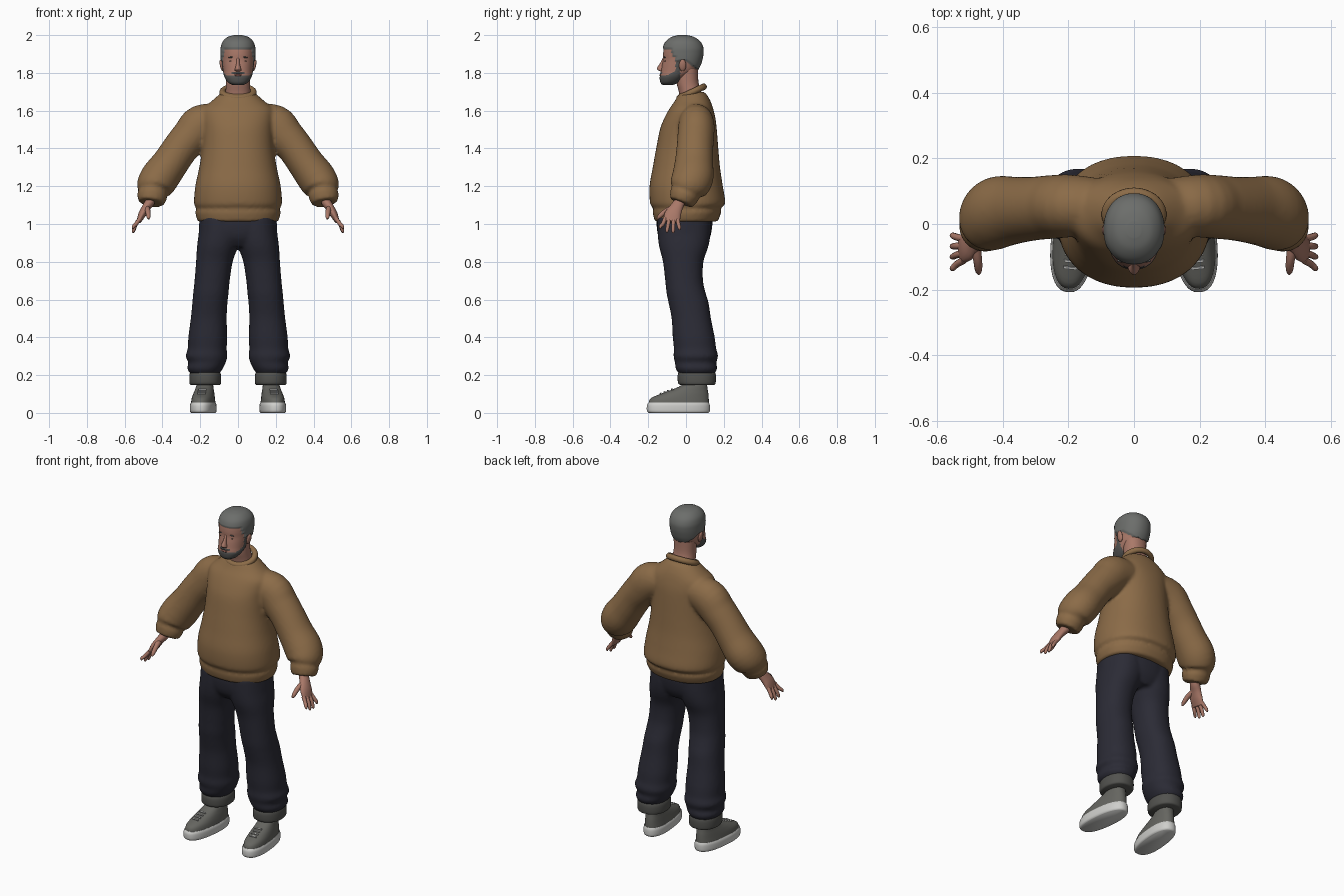
import bpy, bmesh, math
from mathutils import Vector, Matrix

if "Cube" in bpy.data.objects:
    bpy.data.objects.remove(bpy.data.objects["Cube"])


def material(name, r, g, b):
    m = bpy.data.materials.new(name)
    m.diffuse_color = (r, g, b, 1)
    m.use_nodes = True
    m.node_tree.nodes["Principled BSDF"].inputs["Base Color"].default_value = m.diffuse_color
    return m


BROWN = material("brown knit", 0.26, 0.148, 0.064)
NAVY = material("dark navy cloth", 0.024, 0.024, 0.036)
HAIR = material("grey hair", 0.15, 0.155, 0.147)
BEARD = material("dark grey beard", 0.085, 0.085, 0.082)
SKIN = material("skin", 0.40, 0.19, 0.14)
LIP = material("lip", 0.30, 0.12, 0.095)
SHOE = material("grey canvas", 0.13, 0.13, 0.117)
WHITE = material("off white rubber", 0.62, 0.62, 0.60)
CUFF = material("grey cuff", 0.085, 0.085, 0.078)
DARK = material("dark eye", 0.03, 0.022, 0.018)


def smooth_path(pts, k):
    """Catmull-Rom interpolation of equal-length tuples."""
    out = []
    for i in range(len(pts) - 1):
        a, b = pts[max(i - 1, 0)], pts[i]
        c, d = pts[i + 1], pts[min(i + 2, len(pts) - 1)]
        for j in range(k):
            t = j / k
            out.append([0.5 * (2 * q + (r - p) * t + (2 * p - 5 * q + 4 * r - s) * t * t
                               + (3 * q - p - 3 * r + s) * t ** 3)
                        for p, q, r, s in zip(a, b, c, d)])
    return out + [list(pts[-1])]


def skin_rings(bm, rings):
    rows = [[bm.verts.new(p) for p in ring] for ring in rings]
    n = len(rows[0])
    for r0, r1 in zip(rows, rows[1:]):
        for i in range(n):
            bm.faces.new((r0[i], r0[(i + 1) % n], r1[(i + 1) % n], r1[i]))
    bm.faces.new(rows[0][::-1])
    bm.faces.new(rows[-1])


def super_circle(n, power):
    for i in range(n):
        a = 2 * math.pi * i / n
        c, s = math.cos(a), math.sin(a)
        yield (math.copysign(abs(c) ** (2 / power), c), math.copysign(abs(s) ** (2 / power), s))


def stack(bm, rows, side=1, n=40, k=4, power=2.2, mat=None):
    """Horizontal rings from rows of (z, x0, x1, y0, y1)."""
    mat = mat or Matrix.Identity(4)
    rings = []
    for z, x0, x1, y0, y1 in smooth_path(rows, k):
        ring = []
        for c, s in super_circle(n, power):
            p = mat @ Vector(((x0 + x1) / 2 + c * (x1 - x0) / 2, (y0 + y1) / 2 + s * (y1 - y0) / 2, z))
            ring.append((p.x * side, p.y, p.z))
        rings.append(ring)
    skin_rings(bm, rings)


def limb(bm, rows, side=1, n=28, k=4):
    """Rings across a path, from rows of (x, y, z, thickness, depth)."""
    path = smooth_path(rows, k)
    rings = []
    for i, (x, y, z, ru, rv) in enumerate(path):
        t = Vector(path[min(i + 1, len(path) - 1)][:3]) - Vector(path[max(i - 1, 0)][:3])
        u = t.cross(Vector((0, 1, 0))).normalized()
        v = u.cross(t).normalized()
        ring = [Vector((x, y, z)) + u * ru * c + v * rv * s for c, s in super_circle(n, 2)]
        rings.append([(p.x * side, p.y, p.z) for p in ring])
    skin_rings(bm, rings)


def blob(bm, loc, size, rot=0):
    m = Matrix.Translation(loc) @ Matrix.Rotation(rot, 4, 'Y') @ Matrix.Diagonal((*size, 1))
    bmesh.ops.create_uvsphere(bm, u_segments=20, v_segments=12, radius=1, matrix=m)


def finish(bm, name, *mats, fuse=0):
    bmesh.ops.recalc_face_normals(bm, faces=bm.faces)
    me = bpy.data.meshes.new(name)
    bm.to_mesh(me)
    bm.free()
    ob = bpy.data.objects.new(name, me)
    bpy.context.collection.objects.link(ob)
    for m in mats:
        me.materials.append(m)
    bpy.ops.object.select_all(action='DESELECT')
    ob.select_set(True)
    bpy.context.view_layer.objects.active = ob
    bpy.ops.object.shade_smooth_by_angle(angle=math.radians(50))
    if fuse:  # melt overlapping volumes into one cloth surface
        r = ob.modifiers.new("fuse", 'REMESH')
        r.mode, r.voxel_size, r.use_smooth_shade = 'VOXEL', fuse, True
        s = ob.modifiers.new("soften", 'SMOOTH')
        s.factor, s.iterations = 0.5, 4
    return ob


# Sweater: body with hem crease, plus two puffed sleeves
bm = bmesh.new()
body = [(1.012, .213, -.165, .167), (1.06, .226, -.176, .186), (1.085, .220, -.174, .184),
        (1.11, .233, -.19, .208), (1.2, .226, -.193, .195), (1.3, .205, -.176, .18),
        (1.4, .19, -.158, .171), (1.5, .186, -.138, .163), (1.56, .19, -.115, .156),
        (1.61, .185, -.088, .144), (1.65, .14, -.06, .13), (1.685, .1, -.04, .11), (1.70, .08, -.02, .095)]
stack(bm, [(z, -x, x, a, b) for z, x, a, b in body], n=56)
sleeve = [(.08, .05, 1.55, .085, .085), (.19, .055, 1.525, .108, .095), (.25, .052, 1.465, .1, .097),
          (.305, .047, 1.4, .095, .097), (.36, .042, 1.32, .096, .102), (.415, .035, 1.245, .102, .11),
          (.445, .01, 1.195, .094, .1), (.45, 0, 1.172, .074, .08), (.454, -.01, 1.15, .08, .078),
          (.46, -.025, 1.112, .068, .064)]
for s in (1, -1):
    limb(bm, sleeve, s, n=36)
finish(bm, "sweater", BROWN, fuse=0.01)

# Ribbed collar
bpy.ops.mesh.primitive_torus_add(major_segments=48, minor_segments=12, major_radius=.082, minor_radius=.017,
                                 location=(0, .03, 1.697), rotation=(math.radians(25), 0, 0))
collar = bpy.context.object
collar.name = "collar"
collar.scale = (1, .88, 1)
collar.data.materials.append(BROWN)
bpy.ops.object.shade_smooth_by_angle(angle=math.radians(60))

# Trousers: hips and two baggy legs
bm = bmesh.new()
stack(bm, [(.88, -.12, .12, -.11, .1), (.93, -.2, .2, -.145, .128), (1.0, -.206, .206, -.156, .14),
           (1.05, -.2, .2, -.15, .135)], n=48)
leg = [(.205, .1, .25, -.035, .15), (.235, .08, .27, -.055, .166), (.265, .066, .262, -.058, .16),
       (.3, .056, .277, -.066, .17), (.34, .06, .266, -.064, .16), (.4, .057, .263, -.07, .152),
       (.5, .06, .25, -.076, .132), (.58, .056, .242, -.092, .12), (.635, .05, .237, -.103, .104),
       (.7, .044, .23, -.11, .09), (.8, .028, .222, -.122, .092), (.88, 0, .217, -.142, .118),
       (.95, -.02, .208, -.15, .13), (1.04, -.02, .2, -.15, .13)]
for s in (1, -1):
    stack(bm, leg, s)
finish(bm, "trousers", NAVY, fuse=0.01)

# Ankle cuffs, ankles and shoes
cuffs, ankles, uppers, soles, laces = [bmesh.new() for _ in range(5)]
turn = Matrix.Translation((.18, 0, 0)) @ Matrix.Rotation(math.radians(6), 4, 'Z') @ Matrix.Translation((-.18, 0, 0))
for s in (1, -1):
    stack(cuffs, [(.148, .098, .25, -.03, .148), (.158, .09, .257, -.042, .157),
                  (.2, .09, .257, -.044, .158), (.222, .1, .25, -.035, .15)], s)
    stack(ankles, [(.1, .145, .212, .015, .09), (.15, .145, .212, .012, .085), (.2, .145, .212, .01, .09)], s)
    stack(uppers, [(.04, .117, .243, -.2, .122), (.075, .121, .239, -.19, .121), (.1, .126, .234, -.137, .119),
                   (.12, .131, .229, -.083, .116), (.14, .135, .225, -.035, .113), (.163, .14, .22, -.002, .11)],
          s, mat=turn, power=2.3)
    stack(soles, [(0, .119, .241, -.198, .12), (.01, .113, .247, -.208, .127), (.04, .113, .247, -.208, .127),
                  (.054, .118, .242, -.2, .122)], s, mat=turn, power=2.4)
    for i in range(4):
        m = turn @ Matrix.Translation((.18, -.134 + i * .02, .102 + i * .0075)) \
            @ Matrix.Rotation(math.radians(22), 4, 'X') @ Matrix.Diagonal((.042, .007, .009, 1))
        bmesh.ops.create_cube(laces, size=1, matrix=Matrix.Diagonal((s, 1, 1, 1)) @ m)
finish(cuffs, "trouser_cuffs", CUFF)
finish(ankles, "ankles", SKIN)
finish(uppers, "shoe_uppers", SHOE)
finish(soles, "shoe_soles", WHITE)
finish(laces, "laces", WHITE)

# Hands: palm, four fingers, thumb
bm = bmesh.new()
for s in (1, -1):
    limb(bm, [(.458, -.025, 1.15, .028, .032), (.468, -.035, 1.115, .026, .03), (.488, -.052, 1.085, .022, .035),
              (.508, -.07, 1.05, .02, .044), (.526, -.077, 1.012, .012, .042)], s, n=20)
    for y0, y1, tip in ((-.11, -.135, .975), (-.088, -.1, .955), (-.066, -.068, .952), (-.045, -.035, .968)):
        limb(bm, [(.518, y0, 1.03, .011, .011), (.54, (y0 + y1) / 2, 1.0, .0105, .0105),
                  (.553, y1, tip + .012, .009, .009), (.555, y1, tip, .004, .004)], s, n=10, k=3)
    limb(bm, [(.485, -.055, 1.09, .016, .016), (.477, -.105, 1.068, .014, .015),
              (.474, -.14, 1.04, .011, .011), (.473, -.152, 1.026, .004, .004)], s, n=12, k=3)
finish(bm, "hands", SKIN)

# Neck
bm = bmesh.new()
stack(bm, [(1.64, -.07, .07, -.03, .09), (1.7, -.066, .066, -.038, .08), (1.75, -.063, .063, -.05, .066),
           (1.82, -.065, .065, -.05, .064)])
finish(bm, "neck", SKIN)

# Head: hair and beard regions chosen by position, then puffed out
bm = bmesh.new()
skull = [(1.738, .028, -.122, -.07), (1.752, .052, -.134, -.035), (1.78, .07, -.137, .005), (1.81, .077, -.132, .05),
         (1.84, .081, -.127, .07), (1.87, .084, -.121, .08), (1.9, .086, -.121, .086), (1.93, .086, -.117, .086),
         (1.96, .077, -.104, .072), (1.983, .053, -.075, .042), (1.993, .02, -.04, .005)]
stack(bm, [(z, -x, x, a, b) for z, x, a, b in skull], n=72, k=6, power=2.15)


def region(p):
    line = 1.925 if p.y < -.075 else 1.885 if p.y < -.055 else 1.865 if p.y < 0 else 1.862 - .8 * p.y
    if p.z > line:
        return 1
    if p.y < -.03 and p.z < 1.784 + .4 * max(0, p.y + .115):
        return 2
    if -.055 < p.y < -.03 and p.z < 1.88:
        return 2
    return 2 if abs(p.x) < .034 and 1.794 < p.z < 1.805 and p.y < -.08 else 0


for f in bm.faces:
    f.material_index = region(f.calc_center_median())
for v in bm.verts:
    kinds = {f.material_index for f in v.link_faces}
    if 0 not in kinds:
        v.co += (v.co - Vector((0, -.02, 1.87))).normalized() * (.007 if 1 in kinds else .003)
finish(bm, "head", SKIN, HAIR, BEARD)

# Facial features
bm = bmesh.new()
stack(bm, [(1.807, -.012, .012, -.135, -.11), (1.815, -.018, .018, -.15, -.11), (1.825, -.015, .015, -.154, -.11),
           (1.85, -.009, .009, -.138, -.11), (1.88, -.008, .008, -.122, -.1)], n=16, power=2)
finish(bm, "nose", SKIN)
ears, eyes, brows, lips = [bmesh.new() for _ in range(4)]
for s in (1, -1):
    blob(ears, (s * .086, -.018, 1.84), (.01, .019, .032), s * .2)
    blob(eyes, (s * .033, -.111, 1.863), (.012, .004, .0045))
    blob(brows, (s * .034, -.112, 1.883), (.018, .005, .0035), s * .1)
blob(lips, (0, -.135, 1.788), (.02, .006, .0055))
finish(ears, "ears", SKIN)
finish(eyes, "eyes", DARK)
finish(brows, "eyebrows", BEARD)
finish(lips, "lips", LIP)
